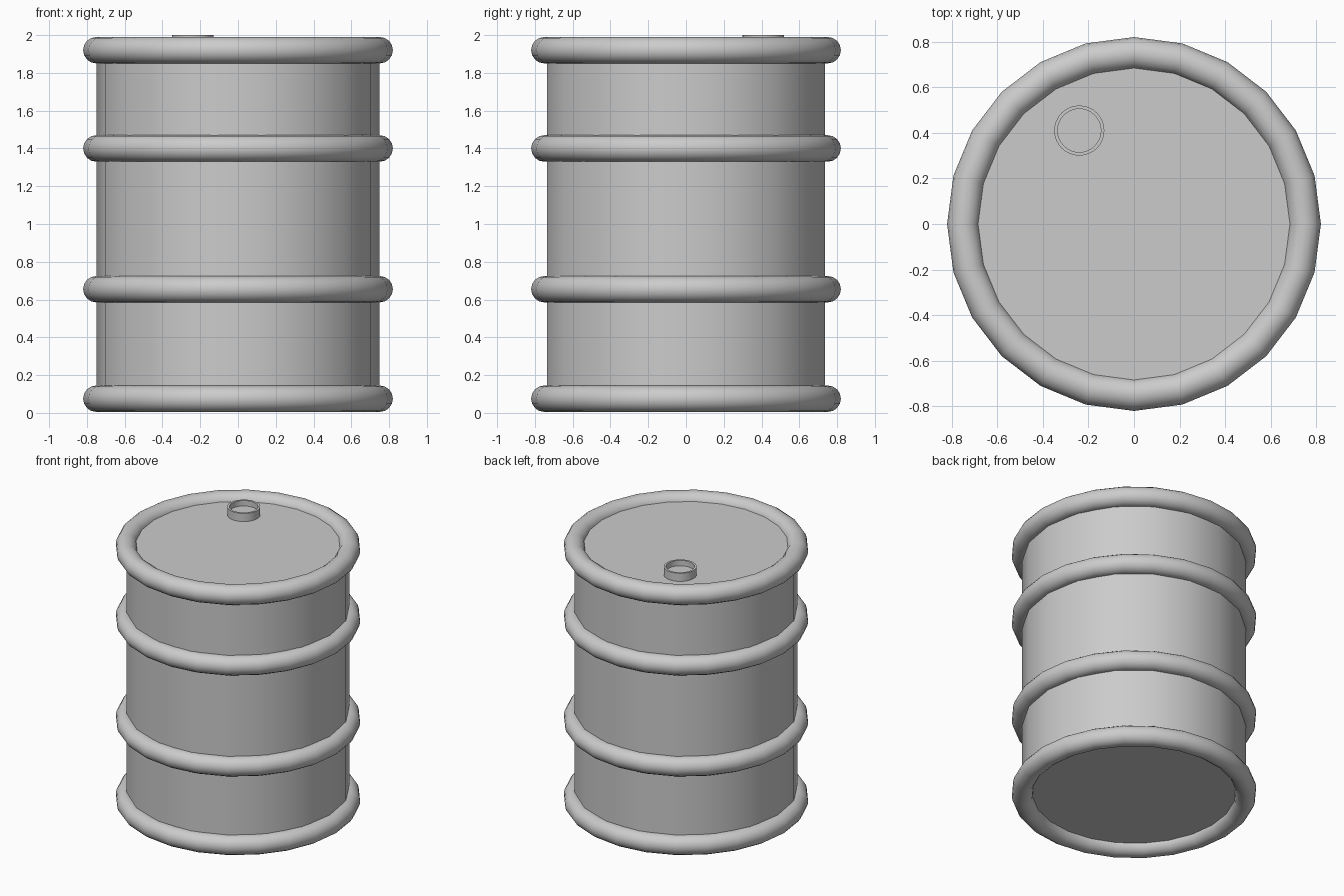
import bpy, bmesh
from math import cos, sin, tau, radians

if "Cube" in bpy.data.objects:
    bpy.data.objects.remove(bpy.data.objects["Cube"])


def lathe(name, profile, sides, center=(0, 0, 0), loop=False):
    """Spin an (r, z) profile about z; open profiles are capped at both ends."""
    bm = bmesh.new()
    rings = [[bm.verts.new((r * cos(tau * i / sides), r * sin(tau * i / sides), z))
              for i in range(sides)] for r, z in profile]
    pairs = list(zip(rings, rings[1:]))
    if loop:
        pairs.append((rings[-1], rings[0]))
    for a, b in pairs:
        for i in range(sides):
            j = (i + 1) % sides
            bm.faces.new((a[i], a[j], b[j], b[i]))
    if not loop:
        bm.faces.new(rings[0][::-1])
        bm.faces.new(rings[-1])
    bmesh.ops.recalc_face_normals(bm, faces=bm.faces)
    mesh = bpy.data.meshes.new(name)
    bm.to_mesh(mesh)
    bm.free()
    ob = bpy.data.objects.new(name, mesh)
    ob.location = center
    bpy.context.collection.objects.link(ob)
    bpy.ops.object.select_all(action='DESELECT')
    ob.select_set(True)
    bpy.context.view_layer.objects.active = ob
    bpy.ops.object.shade_smooth_by_angle(angle=radians(40))
    return ob


# Drum body with flat lid and base
lathe("drum_body", [(0.748, 0.07), (0.748, 1.94)], 18)

# Four round hoops: base rim, two ribs, top rim
tube = [(0.75 + 0.07 * cos(tau * k / 16), 0.07 * sin(tau * k / 16)) for k in range(16)]
for name, z in (("base_rim", 0.08), ("lower_rib", 0.655),
                ("upper_rib", 1.40), ("top_rim", 1.92)):
    lathe(name, tube, 24, (0, 0, z), loop=True)

# Filler bung: short collar with a recessed floor
lathe("filler_bung", [(0.11, 1.93), (0.11, 2.0), (0.095, 2.0), (0.095, 1.96)],
      32, (-0.24, 0.41, 0))

# Settle the base exactly on the ground
for ob in bpy.context.collection.objects:
    if ob.name == "base_rim":
        ob.location.z = 0.075
